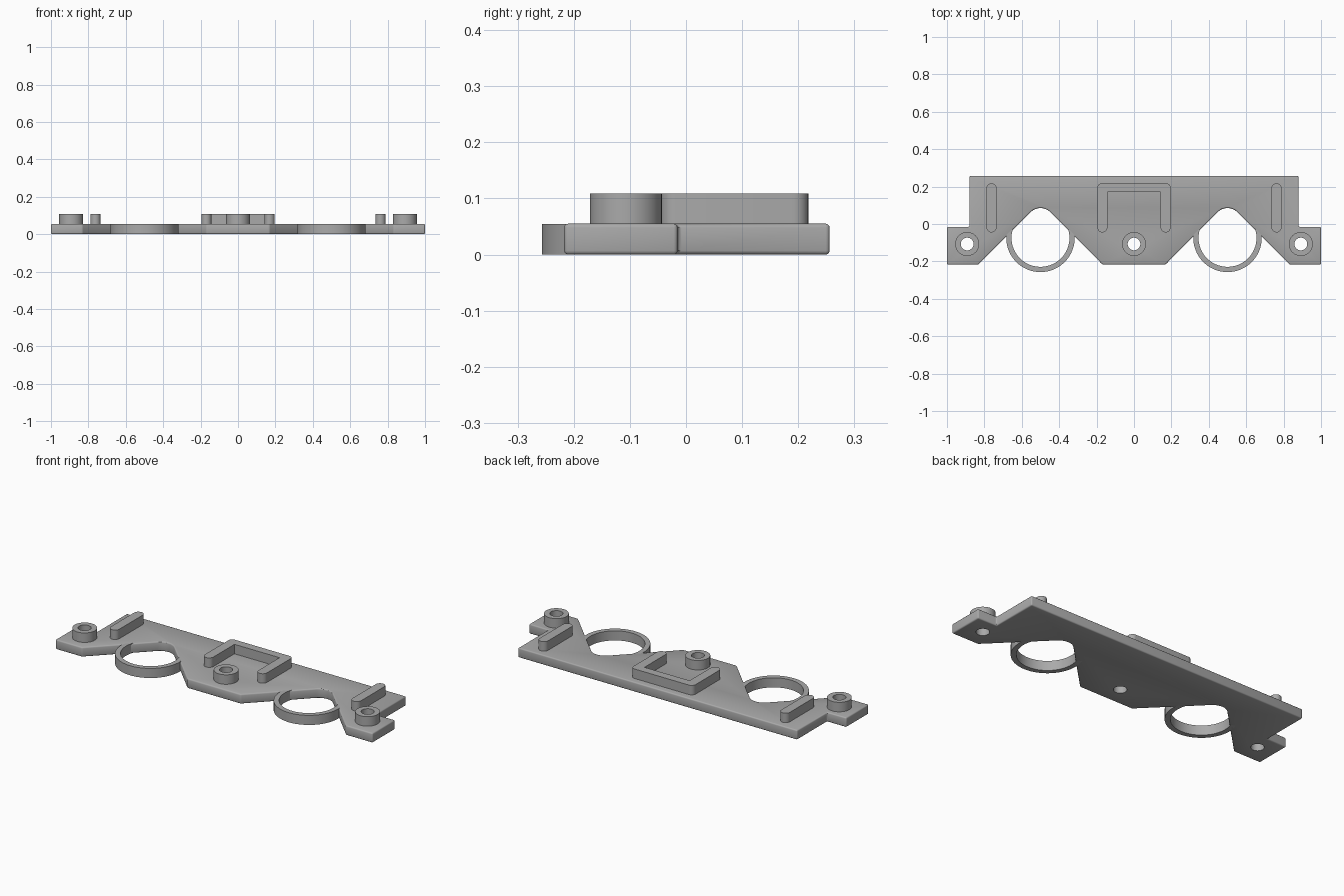
import bpy
import bmesh
from math import cos, sin, radians

cube = bpy.data.objects.get("Cube")
if cube:
    bpy.data.objects.remove(cube, do_unlink=True)

PLATE_TOP, PAD_TOP = 0.055, 0.109
BOSS_Y, BOSS_R, HOLE_R = -0.107, 0.064, 0.034

grey = bpy.data.materials.new("plain grey")
grey.use_nodes = True
colour = (0.4, 0.4, 0.4, 1)
grey.diffuse_color = colour
grey.node_tree.nodes["Principled BSDF"].inputs["Base Color"].default_value = colour


def arc(cx, cy, r, start, end, steps=12):
    angles = [radians(start + (end - start) * i / steps) for i in range(steps + 1)]
    return [(cx + r * cos(a), cy + r * sin(a)) for a in angles]


def finish(obj):
    bpy.ops.object.select_all(action="DESELECT")
    obj.select_set(True)
    bpy.context.view_layer.objects.active = obj
    for mod in list(obj.modifiers):
        bpy.ops.object.modifier_apply(modifier=mod.name)
    bpy.ops.object.shade_smooth_by_angle(angle=radians(30))


def prism(name, outline, bottom, top):
    """Extrude a counter-clockwise outline upwards."""
    bm = bmesh.new()
    face = bm.faces.new([bm.verts.new((x, y, bottom)) for x, y in outline])
    raised = bmesh.ops.extrude_face_region(bm, geom=[face], use_keep_orig=True)
    verts = [v for v in raised["geom"] if isinstance(v, bmesh.types.BMVert)]
    bmesh.ops.translate(bm, verts=verts, vec=(0, 0, top - bottom))
    bmesh.ops.recalc_face_normals(bm, faces=bm.faces)
    mesh = bpy.data.meshes.new(name)
    bm.to_mesh(mesh)
    bm.free()
    mesh.materials.append(grey)
    obj = bpy.data.objects.new(name, mesh)
    bpy.context.collection.objects.link(obj)
    return obj


def drill(obj, x, y, r):
    """Cut a round hole right through an object."""
    cutter = prism("drill_cutter", arc(x, y, r, 0, 352.5, 47), -0.1, 0.2)
    cutter.hide_render = True
    mod = obj.modifiers.new("hole", "BOOLEAN")
    mod.operation, mod.solver, mod.object = "DIFFERENCE", "EXACT", cutter
    return cutter


# Base plate with two rounded V notches and softened edges
half = [(0.168, -0.217)] + arc(0.5, 0.01, 0.075, 135, 45)
half += [(0.832, -0.217), (1, -0.217), (1, -0.015), (0.88, -0.015), (0.88, 0.256)]
plate = prism("base_plate", half + [(-x, y) for x, y in reversed(half)], 0, PLATE_TOP)
bevel = plate.modifiers.new("soft_edges", "BEVEL")
bevel.width, bevel.segments = 0.007, 3
cutters = [drill(plate, x, BOSS_Y, HOLE_R) for x in (-0.892, 0, 0.892)]
finish(plate)

# Screw bosses
for name, x in (("right", -0.892), ("centre", 0), ("left", 0.892)):
    boss = prism(name + "_boss", arc(x, BOSS_Y, BOSS_R, 0, 352.5, 47), PLATE_TOP - 0.01, PAD_TOP)
    cutters.append(drill(boss, x, BOSS_Y, HOLE_R))
    finish(boss)

for cutter in cutters:
    bpy.data.objects.remove(cutter, do_unlink=True)

for name, side in (("right", -1), ("left", 1)):
    # Open ring joining the sides of each notch
    outline = arc(side * 0.5, -0.074, 0.183, 160, 380, 48)
    outline += arc(side * 0.5, -0.074, 0.155, 380, 160, 48)
    finish(prism(name + "_ring", outline, 0, PLATE_TOP - 0.0003))

    # Round-ended rib
    x = side * 0.762
    outline = arc(x, -0.018, 0.027, 180, 360) + arc(x, 0.191, 0.027, 0, 180)
    finish(prism(name + "_rib", outline, PLATE_TOP - 0.01, PAD_TOP))

# U-shaped rib around the centre boss
outline = arc(-0.169, -0.018, 0.027, 180, 360) + [(-0.142, 0.171), (0.142, 0.171)]
outline += arc(0.169, -0.018, 0.027, 180, 360)
outline += arc(0.171, 0.193, 0.025, 0, 90) + arc(-0.171, 0.193, 0.025, 90, 180)
finish(prism("centre_rib", outline, PLATE_TOP - 0.01, PAD_TOP))
